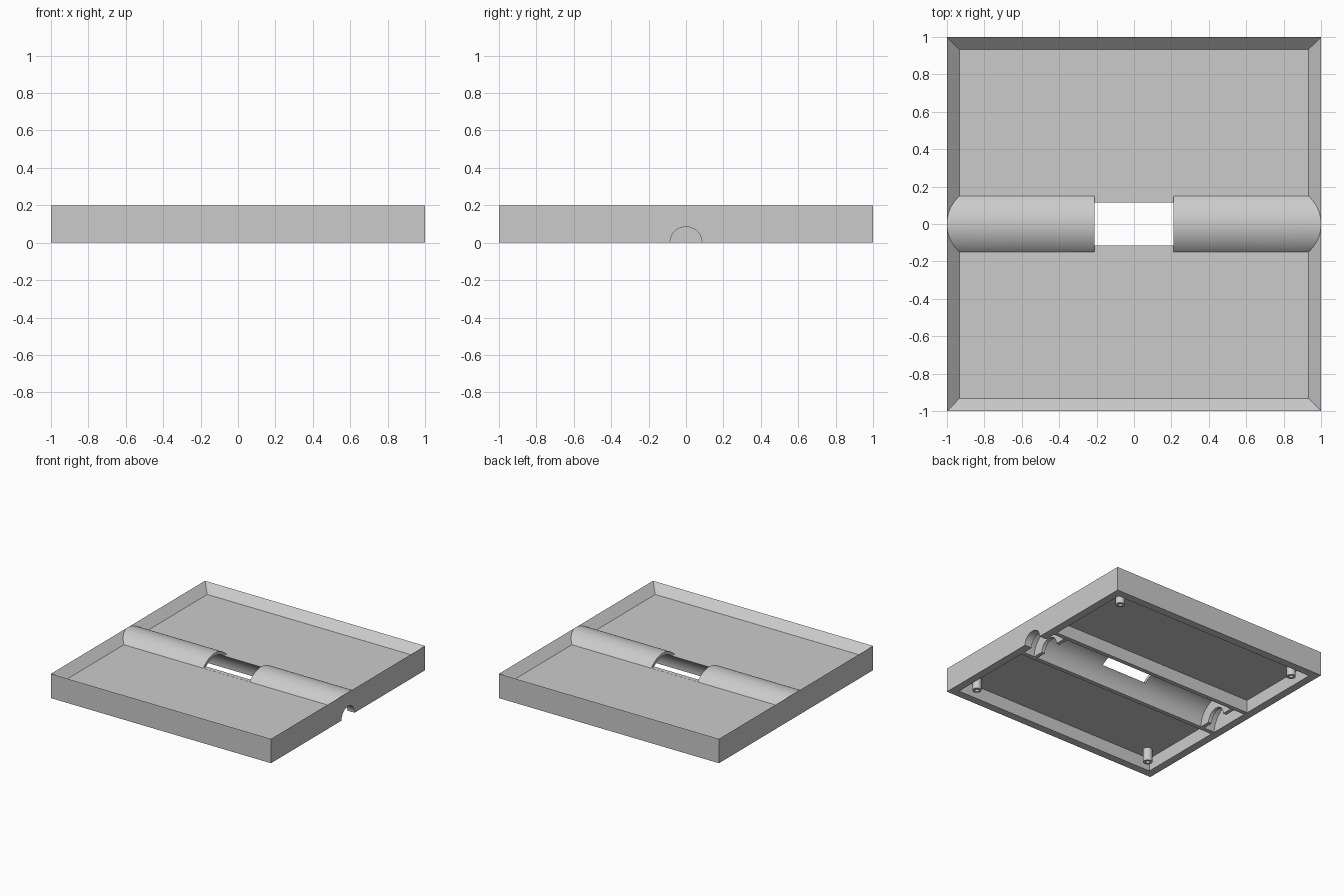
import bpy, bmesh, math

if "Cube" in bpy.data.objects:
    bpy.data.objects.remove(bpy.data.objects["Cube"])

FLOOR, CEILING, INNER = 0.132, 0.107, 0.935   # recess height, underside, wall inset
TUBE_R, BORE_R, SLOT_R = 0.2, 0.175, 0.085
GAP = 0.21

grey = bpy.data.materials.new("plain_grey")
grey.use_nodes = True
grey.diffuse_color = (0.6, 0.6, 0.6, 1)
grey.node_tree.nodes["Principled BSDF"].inputs["Base Color"].default_value = (0.6, 0.6, 0.6, 1)


def finish(name, bm):
    bmesh.ops.recalc_face_normals(bm, faces=bm.faces)
    mesh = bpy.data.meshes.new(name)
    bm.to_mesh(mesh)
    bm.free()
    mesh.materials.append(grey)
    ob = bpy.data.objects.new(name, mesh)
    bpy.context.collection.objects.link(ob)
    return ob


def loft(name, loops, caps=True):
    """Join matching loops of points into a skin."""
    bm = bmesh.new()
    rings = [[bm.verts.new(p) for p in loop] for loop in loops]
    n = len(rings[0])
    pairs = list(zip(rings, rings[1:]))
    if not caps:
        pairs.append((rings[-1], rings[0]))
    for a, b in pairs:
        for i in range(n):
            j = (i + 1) % n
            bm.faces.new((a[i], a[j], b[j], b[i]))
    if caps:
        bm.faces.new(rings[0])
        bm.faces.new(rings[-1])
    return finish(name, bm)


def prism(name, profile, x0, x1):
    """Extrude a (y, z) profile along x."""
    return loft(name, [[(x, y, z) for y, z in profile] for x in (x0, x1)])


def arc(r, start=0.0, end=math.pi, steps=48):
    return [(r * math.cos(start + (end - start) * i / steps),
             r * math.sin(start + (end - start) * i / steps)) for i in range(steps + 1)]


def combine(target, tool, operation):
    mod = target.modifiers.new(operation, "BOOLEAN")
    mod.operation, mod.solver, mod.object = operation, "EXACT", tool
    bpy.context.view_layer.objects.active = target
    bpy.ops.object.modifier_apply(modifier=mod.name)
    bpy.data.objects.remove(tool)


def square(half, z):
    return [(sx * half, sy * half, z) for sx, sy in ((-1, -1), (1, -1), (1, 1), (-1, 1))]


# Thin tray with a bevelled rim above and a hollow underside
tray = loft("tray_body", [square(INNER, CEILING), square(INNER, 0), square(1, 0),
                          square(1, 0.2), square(FLOOR + 0.8, FLOOR)])

# Half-round tunnel with straight skirts reaching the base
skirt = TUBE_R + 0.01
shoulder = math.asin(0.12 / TUBE_R)
profile = ([(skirt, 0.001), (skirt, 0.12)] + arc(TUBE_R, shoulder, math.pi - shoulder)
           + [(-skirt, 0.12), (-skirt, 0.001)])
combine(tray, prism("tunnel", profile, -0.999, 0.999), "UNION")

# Hollow tunnel, cable slot in one end wall, and the open middle gap
bore = arc(BORE_R) + [(-BORE_R, -0.1), (BORE_R, -0.1)]
combine(tray, prism("bore_cutter", bore, -INNER, INNER), "DIFFERENCE")
slot = arc(SLOT_R) + [(-SLOT_R, -0.1), (SLOT_R, -0.1)]
combine(tray, prism("slot_cutter", slot, 0.9, 1.1), "DIFFERENCE")
top = FLOOR + 0.0005
gap = [(-0.3, top), (0.3, top), (0.3, 0.4), (-0.3, 0.4)]
combine(tray, prism("gap_cutter", gap, -GAP, GAP), "DIFFERENCE")

# Notched ribs inside the tunnel, near each end
for side, label in ((-1, "right"), (1, "left")):
    x = side * 0.82
    prism("rib_" + label, arc(BORE_R + 0.005) + arc(SLOT_R)[::-1], x - 0.015, x + 0.015)

# Hollow screw posts in the underside corners
for cx, cy, _ in square(0.84, 0):
    sections = ((0.035, 0.115), (0.035, 0.0), (0.016, 0.0), (0.016, 0.09))
    loops = [[(cx + r * math.cos(a * math.tau / 24), cy + r * math.sin(a * math.tau / 24), z)
              for a in range(24)] for r, z in sections]
    loft("screw_post", loops)

# Smooth the round surfaces and keep hard edges
bpy.ops.object.select_all(action="DESELECT")
for ob in bpy.context.collection.objects:
    if ob.type == "MESH" and grey.name in ob.data.materials:
        ob.select_set(True)
bpy.context.view_layer.objects.active = tray
bpy.ops.object.shade_smooth_by_angle(angle=math.radians(30))
